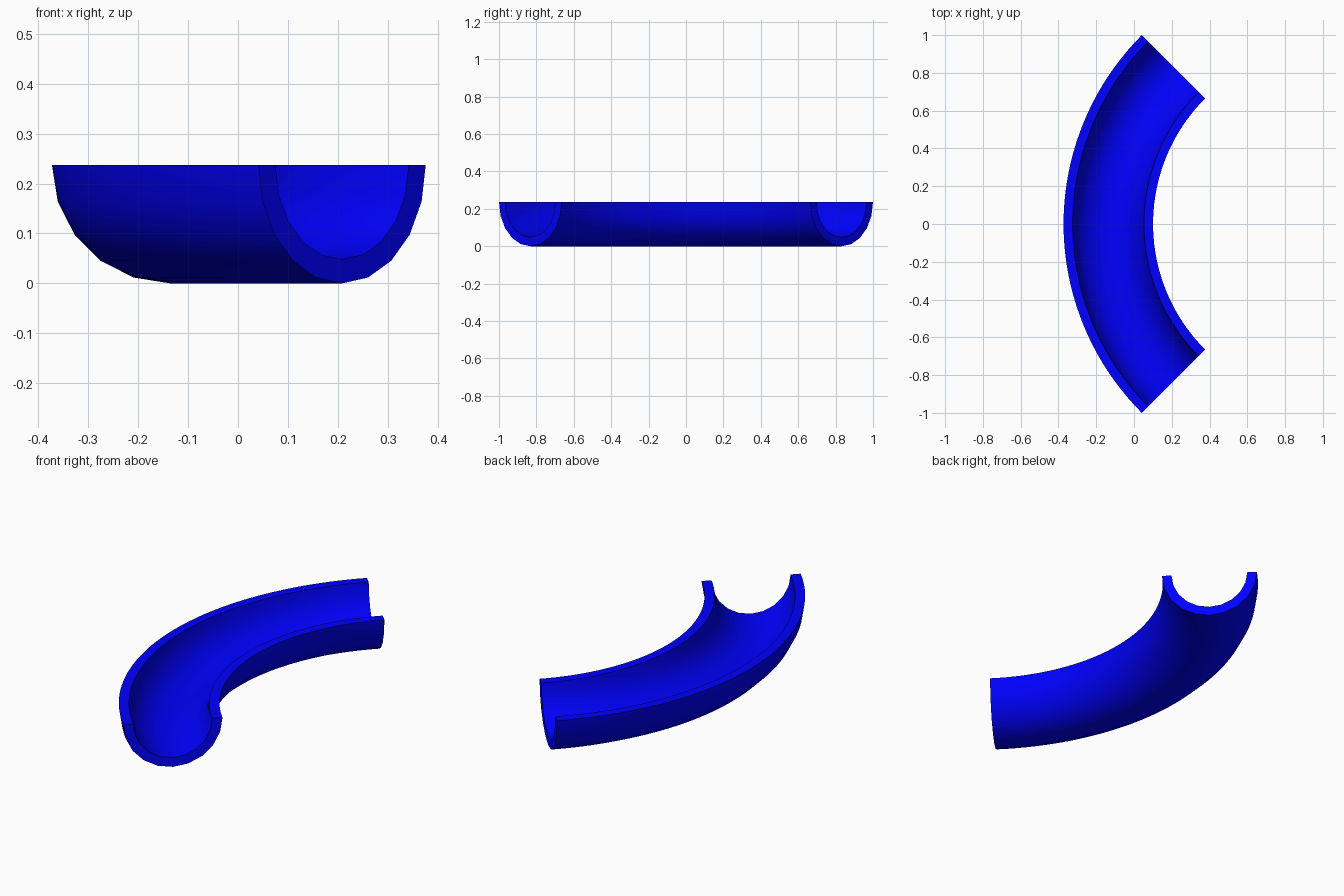
import bpy, bmesh
from math import radians, sin, cos, pi

if "Cube" in bpy.data.objects:
    bpy.data.objects.remove(bpy.data.objects["Cube"])

OUTER, INNER = 0.237, 0.189      # channel radii
BEND, CENTRE_X = 1.177, 1.041    # bend radius and pivot
SIDES, STEPS = 10, 40            # profile facets, steps along the bend

# U-shaped cross-section: outer half circle, then inner half circle back
def half_circle(r):
    return [(-r * cos(pi * i / SIDES), OUTER - r * sin(pi * i / SIDES))
            for i in range(SIDES + 1)]

profile = half_circle(OUTER) + half_circle(INNER)[::-1]

# Sweep the section through 90 degrees
bm = bmesh.new()
rings = []
for s in range(STEPS + 1):
    a = radians(135 + 90 * s / STEPS)
    rings.append([bm.verts.new((CENTRE_X + (BEND + u) * cos(a), (BEND + u) * sin(a), z))
                  for u, z in profile])
n = len(profile)
for r0, r1 in zip(rings, rings[1:]):
    for i in range(n):
        j = (i + 1) % n
        bm.faces.new((r0[i], r0[j], r1[j], r1[i]))

# End caps as quads between outer and inner half circles
for ring in (rings[0], rings[-1]):
    for i in range(SIDES):
        bm.faces.new((ring[i], ring[i + 1], ring[n - 2 - i], ring[n - 1 - i]))
bmesh.ops.recalc_face_normals(bm, faces=bm.faces)

mesh = bpy.data.meshes.new("curved_channel")
bm.to_mesh(mesh)
bm.free()
obj = bpy.data.objects.new("curved_channel", mesh)
bpy.context.collection.objects.link(obj)

# Blue plastic
mat = bpy.data.materials.new("blue")
mat.diffuse_color = (0.0, 0.0, 1.0, 1.0)
mat.use_nodes = True
mat.node_tree.nodes["Principled BSDF"].inputs["Base Color"].default_value = mat.diffuse_color
mesh.materials.append(mat)

# Smooth walls, crisp rim and ends
bpy.context.view_layer.objects.active = obj
obj.select_set(True)
bpy.ops.object.shade_smooth_by_angle(angle=radians(30))
